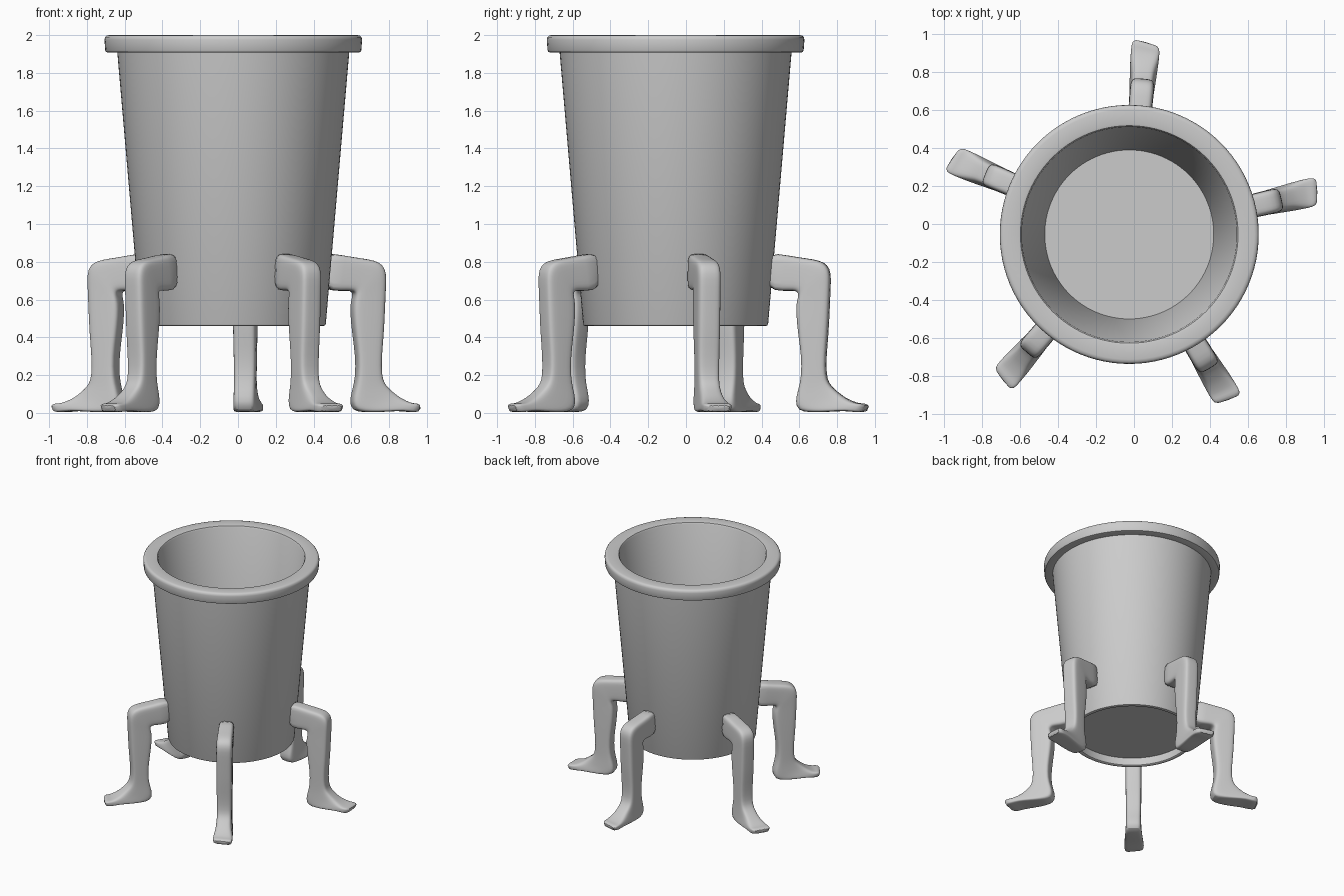
import bpy, bmesh, math
from mathutils import Vector, Matrix

old = bpy.data.objects.get("Cube")
if old:
    bpy.data.objects.remove(old, do_unlink=True)

CENTRE = Vector((-0.025, -0.055, 0))

grey = bpy.data.materials.new("plain_grey")
grey.use_nodes = True
grey.diffuse_color = (0.6, 0.6, 0.6, 1)
grey.node_tree.nodes["Principled BSDF"].inputs["Base Color"].default_value = (0.6, 0.6, 0.6, 1)


def make_object(name, bm, angle):
    bmesh.ops.recalc_face_normals(bm, faces=bm.faces)
    mesh = bpy.data.meshes.new(name)
    bm.to_mesh(mesh)
    bm.free()
    mesh.materials.append(grey)
    obj = bpy.data.objects.new(name, mesh)
    bpy.context.collection.objects.link(obj)
    bpy.ops.object.select_all(action='DESELECT')
    obj.select_set(True)
    bpy.context.view_layer.objects.active = obj
    bpy.ops.object.shade_smooth_by_angle(angle=math.radians(angle))
    return obj


def loft(bm, rings):
    """Skin closed rings of equal length and cap both ends."""
    rows = [[bm.verts.new(p) for p in ring] for ring in rings]
    for a, b in zip(rows, rows[1:]):
        for i in range(len(a)):
            j = (i + 1) % len(a)
            bm.faces.new((a[i], a[j], b[j], b[i]))
    bm.faces.new(rows[0])
    bm.faces.new(rows[-1])


# Tapered pot: recessed underside, outer wall, rolled rim, inner wall, floor
pot_profile = [
    (0.462, 0.53), (0.458, 0.465), (0.464, 0.46), (0.478, 0.46), (0.486, 0.463), (0.49, 0.472),
    (0.614, 1.908), (0.665, 1.908), (0.674, 1.911), (0.678, 1.92),
    (0.682, 1.975), (0.679, 1.989), (0.671, 1.997), (0.658, 2.0),
    (0.585, 2.0), (0.573, 1.997), (0.566, 1.985), (0.445, 0.60),
]
SIDES = 96
bm = bmesh.new()
loft(bm, [[(r * math.cos(math.tau * i / SIDES), r * math.sin(math.tau * i / SIDES), z)
           for i in range(SIDES)] for r, z in pot_profile])
pot = make_object("pot", bm, 40)
pot.location = CENTRE

# Leg sections: outer point, inner point (radius, height) and half width
leg_sections = [
    ((0.48, 0.858), (0.48, 0.648), 0.06),
    ((0.60, 0.832), (0.58, 0.645), 0.061),
    ((0.70, 0.818), (0.625, 0.647), 0.062),
    ((0.765, 0.808), (0.645, 0.642), 0.063),
    ((0.808, 0.785), (0.654, 0.63), 0.064),
    ((0.825, 0.74), (0.652, 0.61), 0.064),
    ((0.824, 0.68), (0.643, 0.58), 0.063),
    ((0.818, 0.55), (0.642, 0.52), 0.063),
    ((0.812, 0.42), (0.652, 0.42), 0.062),
    ((0.80, 0.30), (0.670, 0.30), 0.06),
    ((0.80, 0.20), (0.670, 0.19), 0.058),
    ((0.815, 0.155), (0.652, 0.12), 0.058),
    ((0.845, 0.125), (0.636, 0.06), 0.06),
    ((0.87, 0.105), (0.65, 0.012), 0.062),
    ((0.90, 0.082), (0.71, 0.002), 0.066),
    ((0.935, 0.064), (0.80, 0.004), 0.072),
    ((0.97, 0.050), (0.90, 0.012), 0.076),
    ((0.995, 0.052), (0.955, 0.003), 0.076),
    ((1.02, 0.040), (1.015, 0.004), 0.07),
]


def section_ring(outer, inner, half, count=20):
    """Rounded rectangle between two profile points; the big toe side reaches further."""
    ring = []
    for i in range(count):
        a = math.tau * (i + 0.5) / count
        u, v = (math.copysign(abs(f) ** 0.4, f) for f in (math.cos(a), math.sin(a)))
        t = 0.5 + 0.5 * u
        r = inner[0] + (outer[0] - inner[0]) * t
        z = inner[1] + (outer[1] - inner[1]) * t
        if r > 0.9 and z < 0.1:
            r += 0.012 * v * (r - 0.9) / 0.1
        ring.append(Vector((r, v * half, z)))
    return ring


# Five legs with feet, evenly spaced
for n in range(5):
    bm = bmesh.new()
    loft(bm, [section_ring(*s) for s in leg_sections])
    leg = make_object(f"leg_{n + 1}", bm, 60)
    leg.matrix_world = Matrix.Translation(CENTRE) @ Matrix.Rotation(math.radians(85 + 72 * n), 4, 'Z')
    smooth = leg.modifiers.new("soften", 'SUBSURF')
    smooth.levels = smooth.render_levels = 1
